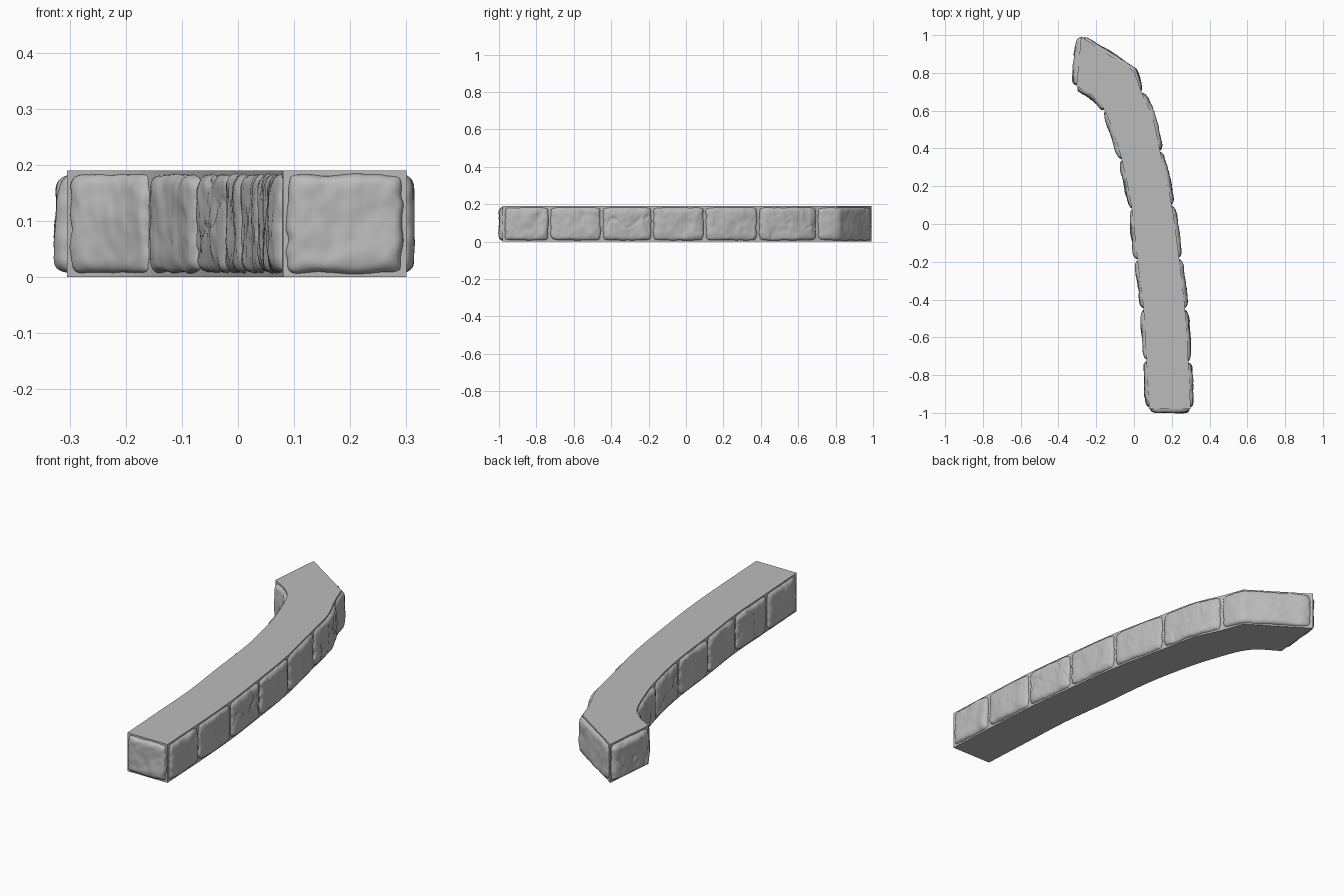
import bpy, bmesh
from mathutils import Vector, noise

cube = bpy.data.objects.get("Cube")
if cube:
    bpy.data.objects.remove(cube, do_unlink=True)

HEIGHT = 0.19

stone_grey = bpy.data.materials.new("stone_grey")
stone_grey.use_nodes = True
colour = (0.5, 0.5, 0.5, 1)
stone_grey.diffuse_color = colour
bsdf = stone_grey.node_tree.nodes["Principled BSDF"]
bsdf.inputs["Base Color"].default_value = colour
bsdf.inputs["Roughness"].default_value = 0.8


def smooth_path(points, steps=5):
    """Catmull-Rom curve through the points."""
    p = [Vector(q) for q in points]
    p = [2 * p[0] - p[1]] + p + [2 * p[-1] - p[-2]]
    out = []
    for a, b, c, d in zip(p, p[1:], p[2:], p[3:]):
        for i in range(steps):
            t = i / steps
            out.append(0.5 * (2 * b + (c - a) * t + (2 * a - 5 * b + 4 * c - d) * t * t
                              + (3 * b - a - 3 * c + d) * t ** 3))
    return out + [p[-2]]


def at_y(path, y):
    for a, b in zip(path, path[1:]):
        if a.y <= y <= b.y:
            return a.lerp(b, (y - a.y) / (b.y - a.y))
    return path[0] if y < path[0].y else path[-1]


def cut(path, low, high):
    return [at_y(path, low)] + [p for p in path if low < p.y < high] + [at_y(path, high)]


def along(path, t):
    """Point at a fraction of the path length."""
    lengths = [(b - a).length for a, b in zip(path, path[1:])]
    left = t * sum(lengths)
    for a, b, size in zip(path, path[1:], lengths):
        if left <= size or b is path[-1]:
            return a.lerp(b, left / max(size, 1e-6))
        left -= size


def finish(name, bm, smooth):
    mesh = bpy.data.meshes.new(name)
    bmesh.ops.recalc_face_normals(bm, faces=bm.faces) if not smooth else None
    for f in bm.faces:
        f.smooth = smooth
    bm.to_mesh(mesh)
    bm.free()
    mesh.materials.append(stone_grey)
    obj = bpy.data.objects.new(name, mesh)
    bpy.context.collection.objects.link(obj)


def stone(name, path, seed, depth=0.021, nu=44, nv=28):
    """Rough pillow-shaped facing stone following a stretch of wall."""
    bm = bmesh.new()
    rows = []
    length = sum((b - a).length for a, b in zip(path, path[1:]))
    for i in range(nu + 1):
        row = []
        for j in range(nv + 1):
            # pack the grid towards the steep rims
            u, v = 2 * i / nu - 1, 2 * j / nv - 1
            u, v = 1.35 * u - 0.35 * u ** 3, 1.35 * v - 0.35 * v ** 3
            rim = max(abs(u), abs(v))
            ragged = 0.012 * rim * noise.noise(Vector((u * 3, v * 3, seed * 7.3)))
            pu = u * (1 - 0.05 * v ** 8) * (1 - 0.012 / length) + ragged / length
            pv = v * (1 - 0.05 * u ** 8) * 0.93 + ragged * 3
            t = min(max((pu + 1) / 2, 0), 1)
            base = along(path, t)
            tangent = along(path, min(t + 0.05, 1)) - along(path, max(t - 0.05, 0))
            tangent.normalize()
            outward = Vector((tangent.y, -tangent.x))
            # pillow, lumps and a wandering crack
            pillow = ((1 - abs(u) ** 9) * (1 - abs(v) ** 9)) ** 0.55
            spot = Vector((u * length * 5, v * 0.7, seed * 3.1))
            lumps = 0.007 * noise.noise(spot * 1.3) + 0.003 * noise.noise(spot * 4)
            line = abs(noise.noise(spot * 0.9 + Vector((5, 2, 1))))
            crack = 0.006 * max(0, 1 - line / 0.05) if seed % 3 == 0 else 0
            off = -0.004 + pillow * (depth + lumps - crack)
            spot = base + outward * off
            row.append(bm.verts.new((spot.x, spot.y, HEIGHT / 2 * (1 + pv))))
        rows.append(row)
    for a, b in zip(rows, rows[1:]):
        for j in range(nv):
            bm.faces.new((a[j], b[j], b[j + 1], a[j + 1]))
    finish(name, bm, True)


# Plan outlines of the two long sides, front to back
outer = smooth_path([(0.3, -0.98), (0.288, -0.73), (0.27, -0.45), (0.24, -0.19), (0.2, 0.1),
                     (0.14, 0.38), (0.1, 0.56), (0.04, 0.7), (0, 0.81)])
outer.append(Vector((-0.28, 0.993)))
inner = smooth_path([(0.08, -0.98), (0.065, -0.71), (0.05, -0.45), (0.018, -0.19), (-0.015, 0.1),
                     (-0.065, 0.34), (-0.105, 0.47), (-0.155, 0.6), (-0.21, 0.67), (-0.305, 0.73)])

# Solid core with flat top and bottom
bm = bmesh.new()
base = bm.faces.new([bm.verts.new((p.x, p.y, 0)) for p in outer + inner[::-1]])
top = bmesh.ops.extrude_face_region(bm, geom=[base])
bmesh.ops.translate(bm, vec=(0, 0, HEIGHT),
                    verts=[g for g in top["geom"] if isinstance(g, bmesh.types.BMVert)])
finish("wall_core", bm, False)

# Facing stones along both sides
outer_joints = [-0.975, -0.73, -0.45, -0.18, 0.1, 0.385, 0.7, 0.99]
inner_joints = [-0.975, -0.72, -0.45, -0.19, 0.08, 0.34, 0.6, 0.728]
for k in range(7):
    stone(f"outer_stone_{k + 1}", cut(outer, *outer_joints[k:k + 2]), k + 1)
    stone(f"inner_stone_{k + 1}", cut(inner, *inner_joints[k:k + 2])[::-1], k + 11)

# End stones
stone("front_end_stone", [inner[0], outer[0]], 22, 0.024)
stone("back_end_stone", [outer[-1], inner[-1]], 24, 0.032)
